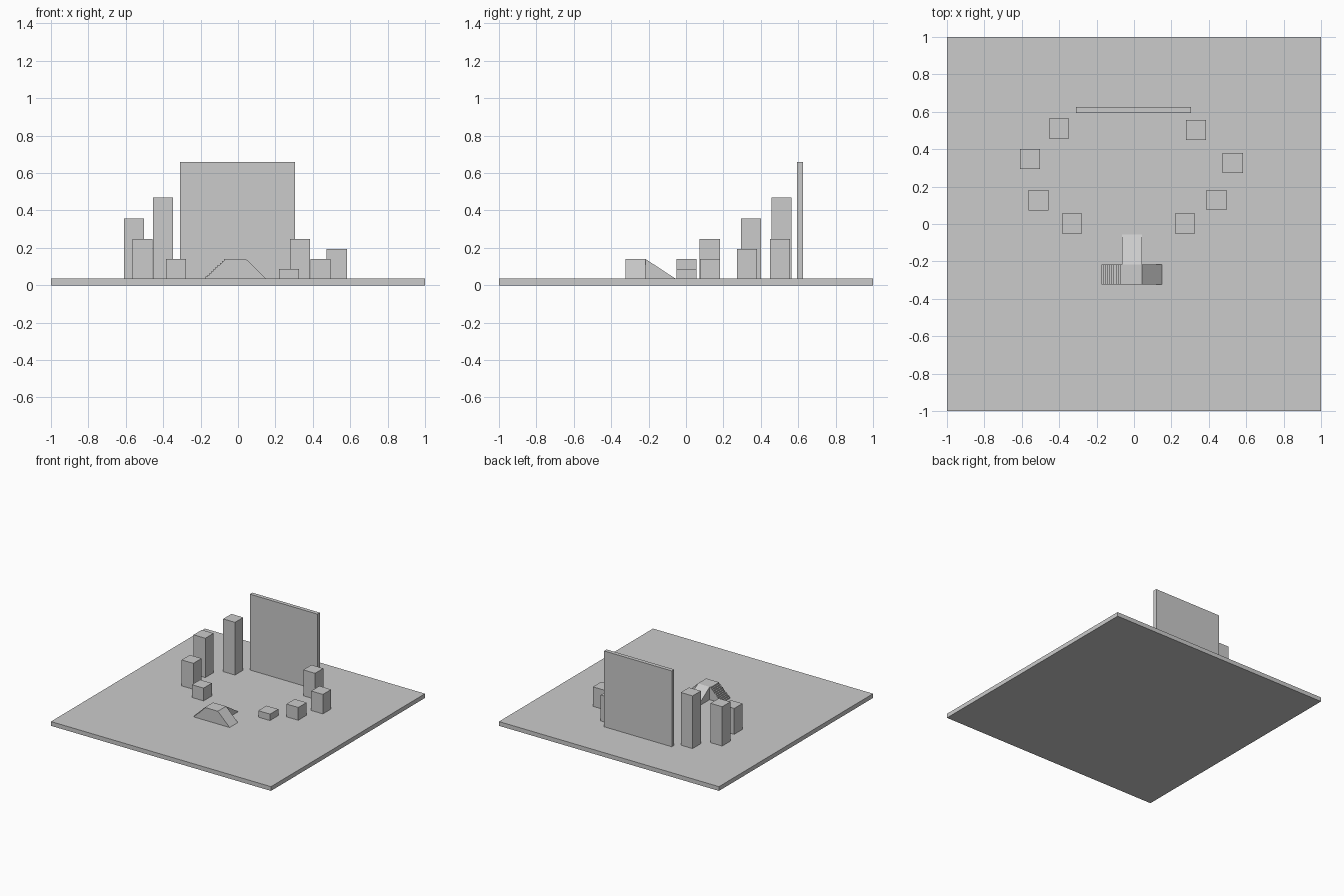
import bpy

if "Cube" in bpy.data.objects:
    bpy.data.objects.remove(bpy.data.objects["Cube"])

BASE_TOP = 0.035
DECK_TOP = 0.14


def make_mesh(name, verts, faces):
    mesh = bpy.data.meshes.new(name)
    mesh.from_pydata(verts, [], faces)
    obj = bpy.data.objects.new(name, mesh)
    bpy.context.collection.objects.link(obj)
    return obj


def prism(name, profile, place):
    """Extrude a closed 2D profile between two ends; place(u, v, end) gives xyz."""
    n = len(profile)
    verts = [place(u, v, end) for end in (0, 1) for u, v in profile]
    faces = [tuple(range(n))[::-1], tuple(range(n, 2 * n))]
    faces += [(i, (i + 1) % n, (i + 1) % n + n, i + n) for i in range(n)]
    obj = make_mesh(name, verts, faces)
    import bmesh
    bm = bmesh.new()
    bm.from_mesh(obj.data)
    bmesh.ops.recalc_face_normals(bm, faces=bm.faces)
    bm.to_mesh(obj.data)
    bm.free()
    return obj


def box(name, x0, x1, y0, y1, z0, z1):
    rect = [(x0, y0), (x1, y0), (x1, y1), (x0, y1)]
    return prism(name, rect, lambda u, v, e: (u, v, z1 if e else z0))


# Ground slab and tall rear wall
box("ground_slab", -1, 1, -1, 1, 0, BASE_TOP)
box("rear_wall", -0.309, 0.306, 0.594, 0.626, BASE_TOP, 0.658)

# Square pillars in a ring: centre x, centre y, top height
pillars = [
    (-0.401, 0.510, 0.468), (-0.556, 0.347, 0.358),
    (-0.511, 0.127, 0.248), (-0.331, 0.003, 0.140),
    (0.332, 0.503, 0.248), (0.528, 0.325, 0.195),
    (0.442, 0.128, 0.140), (0.273, 0.003, 0.088),
]
h = 0.0535
for i, (x, y, top) in enumerate(pillars):
    box(f"pillar_{i + 1}", x - h, x + h, y - h, y + h, BASE_TOP, top)

# Raised deck
dx0, dx1, dy0, dy1 = -0.064, 0.043, -0.323, -0.216
box("deck", dx0, dx1, dy0, dy1, BASE_TOP, DECK_TOP)


def across(u, v, e):
    return (u, dy1 if e else dy0, v)


# Ramp down to the right
prism("side_ramp", [(dx1, BASE_TOP), (0.15, BASE_TOP), (dx1, DECK_TOP)], across)

# Ramp down to the rear
prism("rear_ramp", [(dy1, BASE_TOP), (-0.056, BASE_TOP), (dy1, DECK_TOP)],
      lambda u, v, e: (dx1 if e else dx0, u, v))

# Stairs up from the left
steps, sx0 = 10, -0.175
run = (dx0 - sx0) / steps
rise = (DECK_TOP - BASE_TOP) / steps
profile = [(dx0, BASE_TOP), (sx0, BASE_TOP)]
for i in range(steps):
    z = BASE_TOP + (i + 1) * rise
    profile += [(sx0 + i * run, z), (sx0 + (i + 1) * run, z)]
prism("stairs", profile, across)
